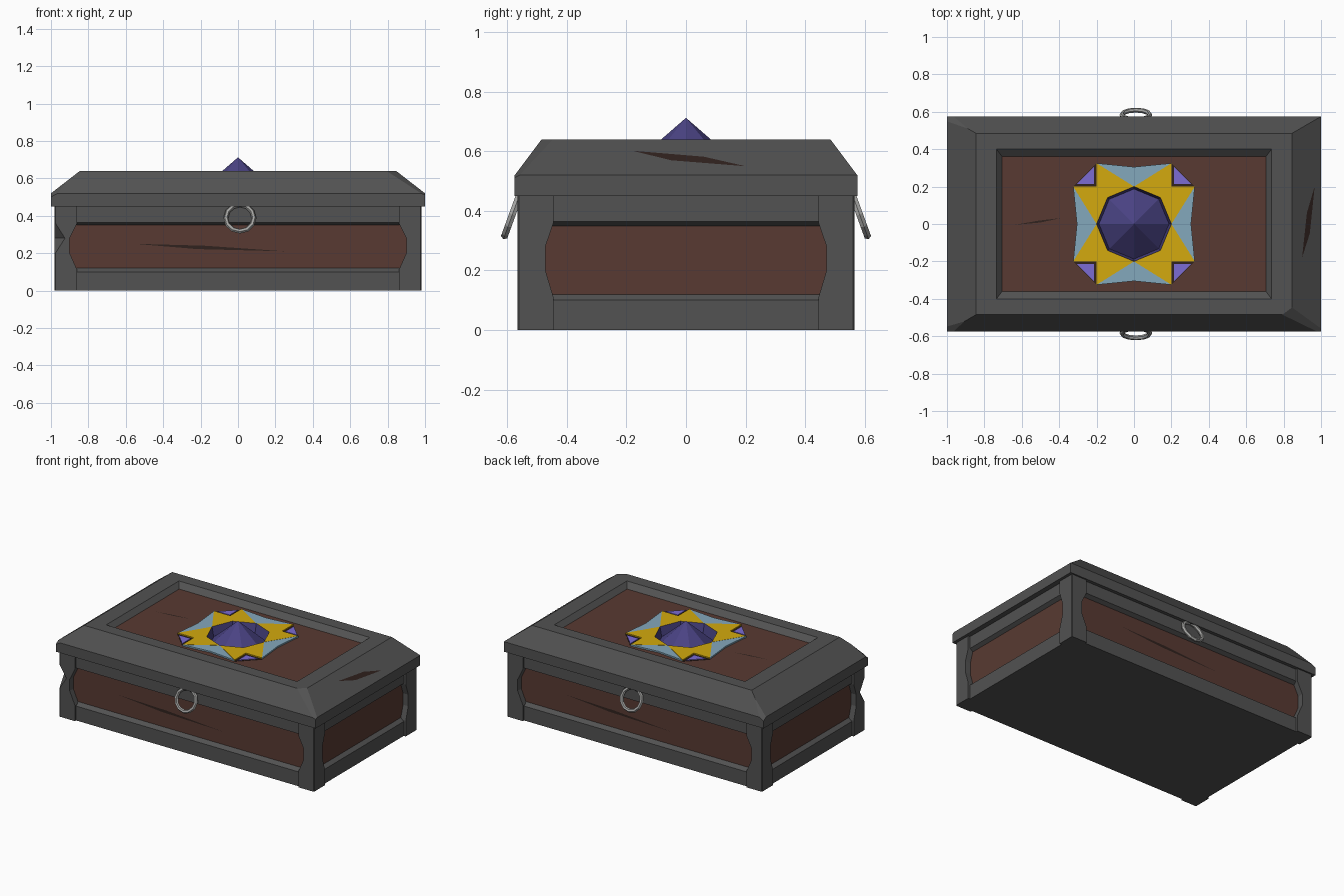
import bpy, bmesh, math
from mathutils import Vector

if "Cube" in bpy.data.objects:
    bpy.data.objects.remove(bpy.data.objects["Cube"])


def mat(name, r, g, b):
    def lin(c):
        c /= 255
        return c / 12.92 if c < 0.04 else ((c + 0.055) / 1.055) ** 2.4
    m = bpy.data.materials.new(name)
    m.diffuse_color = (lin(r), lin(g), lin(b), 1)
    m.use_nodes = True
    m.node_tree.nodes["Principled BSDF"].inputs["Base Color"].default_value = m.diffuse_color
    return m


GREY = mat("dark_grey", 82, 82, 82)
BROWN = mat("brown_wood", 88, 58, 50)
YELLOW = mat("gold", 212, 170, 14)
BLUE = mat("pale_blue", 132, 168, 188)
GEM = mat("deep_violet", 74, 67, 132)
PURPLE = mat("light_violet", 124, 108, 212)
STEEL = mat("light_grey", 165, 165, 163)
CRACK = mat("crack_shadow", 48, 34, 30)


def finish(name, bm, mats, recalc=False):
    if recalc:
        bmesh.ops.recalc_face_normals(bm, faces=bm.faces)
    me = bpy.data.meshes.new(name)
    bm.to_mesh(me)
    bm.free()
    for m in mats:
        me.materials.append(m)
    ob = bpy.data.objects.new(name, me)
    bpy.context.collection.objects.link(ob)
    return ob


def rect(hx, hy, z):
    return [(hx, 0, z), (hx, hy, z), (0, hy, z), (-hx, hy, z),
            (-hx, 0, z), (-hx, -hy, z), (0, -hy, z), (hx, -hy, z)]


def octagon(r, z):
    return [(r * math.cos(k * math.pi / 4), r * math.sin(k * math.pi / 4), z) for k in range(8)]


def loft(rings, second=(), bottom=False, top=False):
    # skin a list of rings; bands listed in `second` get material 1
    bm = bmesh.new()
    vs = [[bm.verts.new(p) for p in r] for r in rings]
    n = len(rings[0])
    for j in range(len(vs) - 1):
        for i in range(n):
            k = (i + 1) % n
            f = bm.faces.new((vs[j][i], vs[j][k], vs[j + 1][k], vs[j + 1][i]))
            f.material_index = 1 if j in second else 0
    if bottom:
        bm.faces.new(vs[0][::-1])
    if top:
        bm.faces.new(vs[-1])
    return bm


def prism(name, pts, z0, z1, m):
    bm = loft([[(x, y, z) for x, y in pts] for z in (z0, z1)], (), True, True)
    return finish(name, bm, [m], True)


# body: rails with sunken wooden panels between them
finish("body", loft([rect(.965, .552, 0), rect(.965, .552, .10), rect(.94, .525, .12),
                     rect(.94, .525, .35), rect(.965, .552, .365), rect(.965, .552, .46)],
                    (2,), True, True), [GREY, BROWN])

# corner posts, waisted beside the panels; the front left one has a chip
for sx, sy in ((1, 1), (1, -1), (-1, 1), (-1, -1)):
    rings = []
    for z, w in ((0, 0), (.11, 0), (.20, 1), (.28, 1), (.36, 0), (.46, 0)):
        X, Y, t = .98, .565, .06
        xi, yi = .86 + .04 * w, .445 + .027 * w
        c = .055 if (sx < 0 and sy < 0 and z == .28) else .004
        sec = [(X, Y - c), (X - c, Y), (xi, Y), (xi, Y - t), (X - t, Y - t), (X - t, yi), (X, yi)]
        rings.append([(sx * x, sy * y, z) for x, y in sec])
    finish("corner_post", loft(rings, (), True, True), [GREY], True)

# lid: rim, slope, raised frame, sunken wooden top with an octagonal opening
bm = loft([rect(1, .575, .45), rect(1, .575, .52), rect(.845, .485, .64), rect(.735, .40, .64),
           rect(.705, .36, .607), octagon(.2, .607)], (4,), True)
# worn corners
for sx, sy, t, tilt in ((1, -1, .5, .15), (-1, -1, .1, -.3), (-1, 1, .1, -.25)):
    n = Vector((sx * .61, sy * .8, 1.39 + tilt)).normalized()
    p = Vector((sx * (1 - .155 * t), sy * (.575 - .09 * t), .52 + .12 * t)) - n * .012
    r = bmesh.ops.bisect_plane(bm, geom=bm.verts[:] + bm.edges[:] + bm.faces[:],
                               plane_co=p, plane_no=n, clear_outer=True)
    cut = [e for e in r["geom_cut"] if isinstance(e, bmesh.types.BMEdge)]
    new = bmesh.ops.holes_fill(bm, edges=cut, sides=0)["faces"]
    for f in new:
        f.material_index = 0
        f.normal_update()
        if f.normal.dot(n) < 0:
            f.normal_flip()
finish("lid", bm, [GREY, BROWN])

# large gem: steep well wall, then an eight-sided pyramid
finish("centre_gem", loft([octagon(.2, .618), octagon(.187, .55), octagon(.0005, .712)], (), False, True), [GEM])

# star ornament, one quarter repeated four times
h = .2 * math.sqrt(.5)
for k in range(4):
    def turn(pts):
        c, s = round(math.cos(k * math.pi / 2)), round(math.sin(k * math.pi / 2))
        return [(c * x - s * y, s * x + c * y) for x, y in pts]
    prism("star_gold", turn([(.2, 0), (.325, .2), (.2, .2), (.2, .325), (0, .2), (h, h)]), .60, .618, YELLOW)
    prism("star_blue", turn([(.2, 0), (.325, -.2), (.305, 0), (.325, .2)]), .60, .617, BLUE)
    prism("small_gem_seat", turn([(.2, .2), (.325, .2), (.2, .325)]), .60, .610, CRACK)
    prism("small_gem", turn([(.214, .214), (.307, .214), (.214, .307)]), .60, .614, PURPLE)

# ring handles front and back
for name, s in (("front_ring", -1), ("back_ring", 1)):
    bpy.ops.mesh.primitive_torus_add(major_segments=12, minor_segments=6, major_radius=.075,
                                     minor_radius=.013, location=(.01, s * .583, .388),
                                     rotation=(math.radians(90 + 20 * s), 0, 0))
    ob = bpy.context.object
    ob.name = name
    ob.data.materials.append(STEEL)


# cracks: thin slivers laid on the surfaces
def sliver(name, pts):
    bm = bmesh.new()
    bm.faces.new([bm.verts.new(p) for p in pts])
    finish(name, bm, [CRACK])


for s in (1, -1):
    sliver("panel_crack", [(s * x, s * -.527, z) for x, z in
                           ((-.55, .25), (-.22, .222), (.25, .21), (-.18, .24))])
sliver("top_crack", [(-.64, -.005, .609), (-.5, .008, .609), (-.39, .032, .609), (-.51, .018, .609)])
sliver("lid_crack", [(1.002 - (z - .52) / .12 * .155, y, z + .002) for y, z in
                     ((-.18, .6), (-.05, .568), (.2, .548), (.06, .58))])
